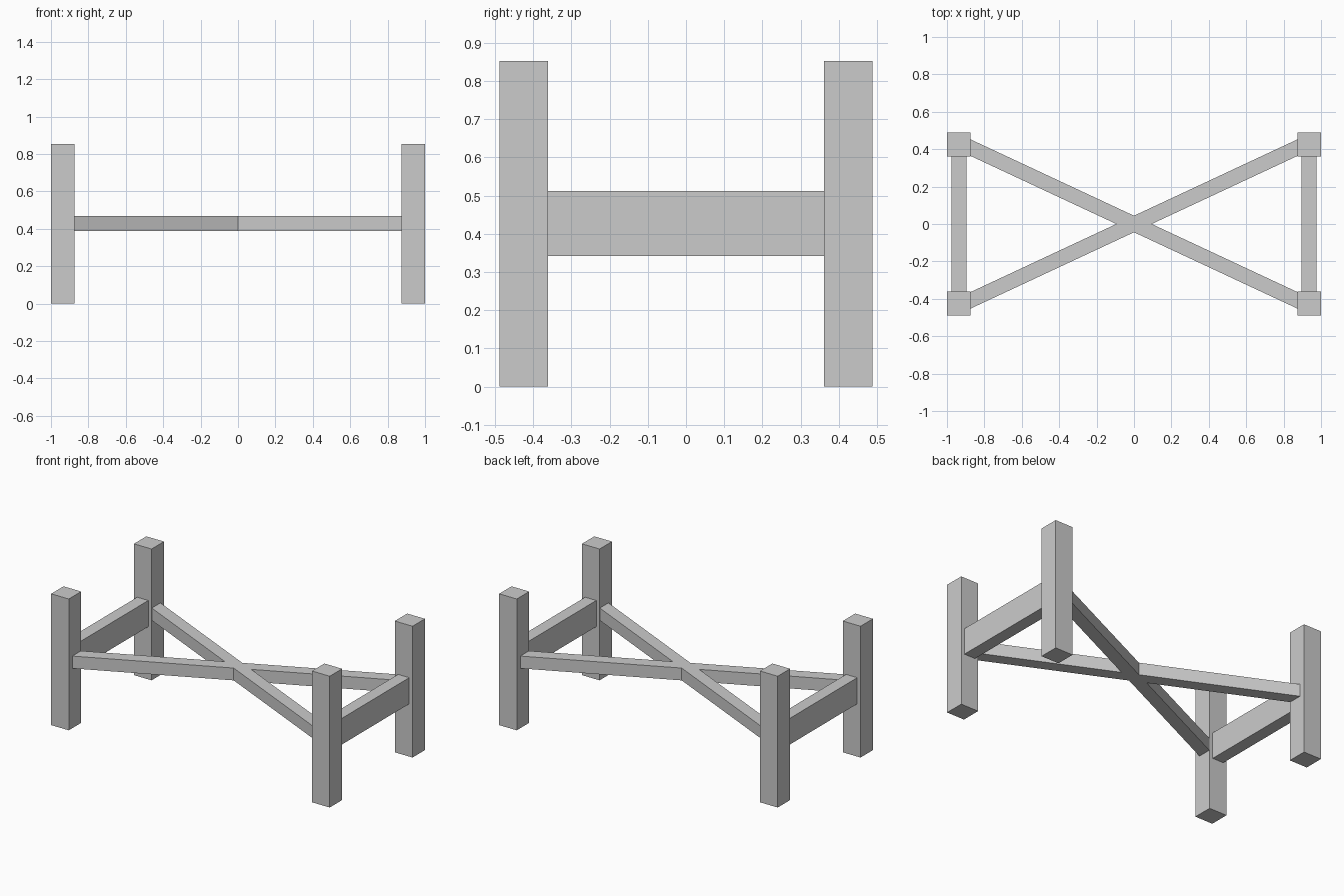
import bpy, bmesh

if "Cube" in bpy.data.objects:
    bpy.data.objects.remove(bpy.data.objects["Cube"])

LEG, HEIGHT = 0.127, 0.852
LX, LY = 1 - LEG / 2, 0.4245      # leg centres
MID = 0.427                       # height of rails and cross brace


def box(name, loc, size):
    bpy.ops.mesh.primitive_cube_add(size=1, location=loc)
    ob = bpy.context.object
    ob.name = name
    ob.scale = size
    bpy.ops.object.transform_apply(location=False, rotation=False, scale=True)
    return ob


# Four corner legs and the two end rails between them
for sx, side in ((-1, "left"), (1, "right")):
    for sy, end in ((-1, "front"), (1, "back")):
        box(f"{end}_{side}_leg", (sx * LX, sy * LY, HEIGHT / 2), (LEG, LEG, HEIGHT))
    box(f"{side}_rail", (sx * LX, 0, MID), (0.08, 2 * LY - LEG, 0.17))

# X-shaped brace: one outline trimmed flush to the inner leg faces
slope, half, xe = 0.467, 0.0442, 1 - LEG
xc = half / slope                 # side notch of the crossing
outline = [(0, half)]
quarter = [(xe, slope * xe + half), (xe, slope * xe - half)]
outline += quarter + [(xc, 0)]
outline += [(x, -y) for x, y in reversed(quarter)]
outline += [(-x, -y) for x, y in outline]

bm = bmesh.new()
face = bm.faces.new([bm.verts.new((x, y, -0.04)) for x, y in outline])
top = bmesh.ops.extrude_face_region(bm, geom=[face])["geom"]
bmesh.ops.translate(bm, vec=(0, 0, 0.08),
                    verts=[v for v in top if isinstance(v, bmesh.types.BMVert)])
bmesh.ops.recalc_face_normals(bm, faces=bm.faces)
mesh = bpy.data.meshes.new("cross_brace")
bm.to_mesh(mesh)
bm.free()
brace = bpy.data.objects.new("cross_brace", mesh)
brace.location.z = MID + 0.001
bpy.context.collection.objects.link(brace)
